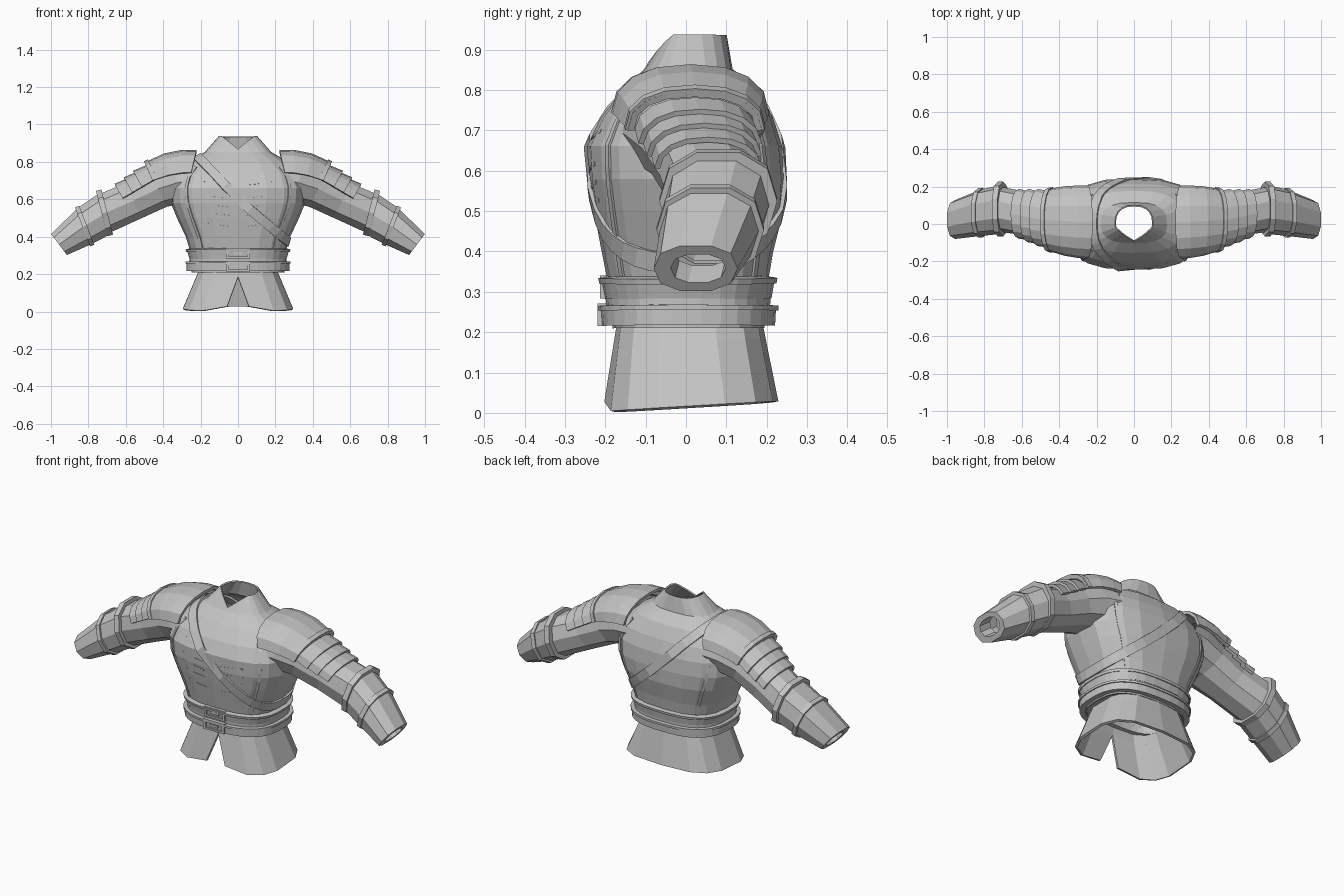
import bpy, bmesh
from math import sin, cos, pi, radians, copysign
from mathutils import Vector

cube = bpy.data.objects.get("Cube")
if cube:
    bpy.data.objects.remove(cube)

grey = bpy.data.materials.new("plain grey")
grey.use_nodes = True
grey.diffuse_color = (0.55, 0.55, 0.55, 1)
grey.node_tree.nodes["Principled BSDF"].inputs["Base Color"].default_value = (0.55, 0.55, 0.55, 1)


def loft(name, rings, closed=True, loop=False, thick=0, mirror=False, caps=False):
    """Skin a list of equal-length point rings."""
    bm = bmesh.new()
    rows = [[bm.verts.new(p) for p in ring] for ring in rings]
    pairs = list(zip(rows, rows[1:])) + ([(rows[-1], rows[0])] if loop else [])
    n = len(rows[0])
    for a, b in pairs:
        for i in range(n if closed else n - 1):
            j = (i + 1) % n
            bm.faces.new((a[i], a[j], b[j], b[i]))
    if caps:
        bm.faces.new(rows[0])
        bm.faces.new(rows[-1])
    bmesh.ops.recalc_face_normals(bm, faces=bm.faces)
    mesh = bpy.data.meshes.new(name)
    bm.to_mesh(mesh)
    bm.free()
    mesh.materials.append(grey)
    obj = bpy.data.objects.new(name, mesh)
    bpy.context.collection.objects.link(obj)
    if thick:
        mod = obj.modifiers.new("thickness", "SOLIDIFY")
        mod.thickness, mod.offset = thick, 0
    if mirror:
        obj.modifiers.new("mirror", "MIRROR")


def power(v, e):
    return copysign(abs(v) ** e, v)


# Torso sections: height, half width, front depth, back depth
BODY = [(.21, .245, .178, .19), (.30, .245, .185, .195), (.40, .275, .205, .212),
        (.50, .322, .224, .237), (.58, .355, .237, .241), (.66, .36, .241, .234),
        (.73, .335, .208, .212), (.80, .26, .152, .175), (.85, .175, .1, .112)]


def body_point(a, z):
    """Point on the torso at an angle and height (front is -90 degrees)."""
    z = min(max(z, BODY[0][0]), BODY[-1][0])
    for lo, hi in zip(BODY, BODY[1:]):
        if z <= hi[0]:
            t = (z - lo[0]) / (hi[0] - lo[0])
            w, f, b = (lo[k] + (hi[k] - lo[k]) * t for k in (1, 2, 3))
            break
    s = sin(a)
    return Vector((w * power(cos(a), .72), (b if s > 0 else f) * power(s, .72), z))


SIDES = 20
ANGLES = [2 * pi * i / SIDES - pi / 2 for i in range(SIDES)]

# Torso with a flared standing collar, notched at the throat
rings = [[body_point(a, s[0]) for a in ANGLES] for s in BODY]
collar = []
for a in ANGLES:
    x, s = .1 * power(cos(a), .8), sin(a)
    notch = max(0, 1 - abs(x) / .085) if s < 0 else 0
    collar.append((x, (.097 if s > 0 else .045 + .045 * notch) * power(s, .8), .935 - .068 * notch))
loft("torso", rings + [collar], thick=.008)

# Skirt, slit at the front, with the hem slightly higher behind
rings, panels = [], 14
for t in (0, .25, 1):
    gap = radians(4.2) * max(0, t - .25) / .75
    ring = []
    for i in range(panels + 1):
        a = -pi / 2 + gap + (2 * pi - 2 * gap) * i / panels
        y = ((.18 + .042 * t) if sin(a) > 0 else (.162 + .034 * t)) * power(sin(a), .62)
        hem = .014 + .06 * y + (.024 if i in (0, panels) else 0)
        ring.append(((.198 + .094 * t) * power(cos(a), .62), y, .235 * (1 - t) + hem * t))
    rings.append(ring)
loft("skirt", rings, closed=False, thick=.014)


def ribbon(name, path, width, rise, sink=.016, loop=False, mirror=False):
    """Flat band laid on the torso along (angle, height) points."""
    rings, n = [], len(path)
    pts = [body_point(a, z) for a, z in path]
    for i, (a, z) in enumerate(path):
        nxt = pts[(i + 1) % n if loop else min(i + 1, n - 1)]
        prv = pts[i - 1 if loop else max(i - 1, 0)]
        tangent = (nxt - prv).normalized()
        up = body_point(a, z + .01) - body_point(a, z - .01)
        around = body_point(a + .03, z) - body_point(a - .03, z)
        out = around.cross(up).normalized()
        side = out.cross(tangent).normalized() * width / 2
        p = pts[i]
        rings.append([p + side - out * sink, p + side + out * rise,
                      p - side + out * rise, p - side - out * sink])
    loft(name, rings, loop=loop, mirror=mirror, caps=not loop)


# Waist belts
ROUND = [2 * pi * (i + .5) / 32 - pi / 2 for i in range(32)]
for name, z, width, rise in (("upper_belt", .312, .052, .02), ("upper_belt_trim", .332, .014, .026),
                             ("middle_belt", .278, .022, .016), ("lower_belt", .243, .05, .031),
                             ("lower_belt_trim", .262, .012, .037)):
    ribbon(name, [(a, z) for a in ROUND], width, rise, sink=.045, loop=True)


def strap_height(a):
    lo, hi = .25, .85
    for _ in range(30):
        z = (lo + hi) / 2
        x = body_point(a, z).x
        if z < .6 - x * (1.05 if x < 0 else .85):
            lo = z
        else:
            hi = z
    return lo


# Diagonal strap over the right shoulder to the left hip
ribbon("diagonal_strap", [(a, strap_height(a)) for a in ROUND], .05, .012, loop=True)


# Seams and chest folds
def line(a0, z0, a1, z1, n=8):
    return [(radians(a0 + (a1 - a0) * i / n), z0 + (z1 - z0) * i / n) for i in range(n + 1)]


ribbon("front_side_seam", line(-46, .77, -48, .34), .016, .007, mirror=True)
ribbon("back_side_seam", line(46, .77, 50, .34), .016, .007, mirror=True)
for i, z in enumerate((.69, .61, .565, .52, .46)):
    ribbon("chest_fold_%d" % i, line(-86, z - .01, -66, z + .008, 4), .01, .003, mirror=True)


def box(name, x, y, z, sx, sy, sz, mirror=False):
    ring = lambda h: [(x + i * sx / 2, y + j * sy / 2, h) for i, j in ((-1, -1), (1, -1), (1, 1), (-1, 1))]
    loft(name, [ring(z - sz / 2), ring(z + sz / 2)], caps=True, mirror=mirror)


# Buckles
for name, y, z in (("upper", -.202, .312), ("lower", -.208, .243)):
    box(name + "_buckle_side", .058, y, z, .014, .022, .056, True)
    for tag, dz in (("top", .023), ("bottom", -.023)):
        box(name + "_buckle_" + tag, 0, y, z + dz, .12, .022, .01)
    box(name + "_buckle_pin", 0, y, z, .05, .02, .012)


def section(x, y, z, h, ry, n=10, tilt=(.47, .88), arc=None):
    """Arm cross-section, either a full ring or an arch over the top."""
    pts = []
    for i in range(n):
        a = 2 * pi * (i + .5) / n if arc is None else radians(arc) * (2 * i / (n - 1) - 1)
        c, s = power(cos(a), .85), power(sin(a), .85)
        pts.append((x + tilt[0] * h * c, y + ry * s, z + tilt[1] * h * c))
    return pts


NEAR, MID, WRIST = (.25, .97), (.36, .93), (.6, .8)

# Sleeves, filling out the shoulder and running into the elbow cuff
loft("sleeve", [section(.23, .01, .70, .135, .185), section(.32, .016, .69, .125, .168),
                section(.43, .03, .655, .112, .138), section(.56, .052, .592, .108, .118),
                section(.72, .08, .522, .112, .12, tilt=NEAR)], mirror=True)

# Forearm guards with an open wrist
loft("forearm_guard", [section(.70, .08, .53, .10, .115, tilt=NEAR), section(.70, .08, .53, .12, .132, tilt=NEAR),
                       section(.82, .06, .457, .108, .124, tilt=MID),
                       section(.957, .024, .358, .073, .104, tilt=WRIST),
                       section(.957, .03, .358, .045, .068, tilt=WRIST),
                       section(.90, .04, .40, .045, .068, tilt=WRIST)], mirror=True)


def cuff(name, x, y, z, h, ry, length, tilt):
    dx, dz = tilt[1] * length / 2, -tilt[0] * length / 2
    ends = [(x - dx, z - dz), (x + dx, z + dz)]
    rings = [section(ex, y, ez, h + g, ry + g, tilt=tilt) for (ex, ez), g in
             ((ends[0], -.025), (ends[0], 0), (ends[1], 0), (ends[1], -.025))]
    loft(name, rings, loop=True, mirror=True)


cuff("elbow_cuff", .714, .08, .528, .13, .146, .03, NEAR)
cuff("forearm_cuff", .82, .06, .457, .117, .133, .024, MID)

# Shoulder pads
PAD = [(.25, .01, .742, .113, .188, (-.25, 1)), (.30, .012, .74, .116, .186, (0, 1)),
       (.37, .016, .728, .112, .178, (.2, .98)), (.455, .022, .70, .1, .158, (.42, .9))]
arch = lambda p, g=0: section(p[0], p[1], p[2], p[3] + g, p[4] + g, 9, p[5], 90)
loft("shoulder_pad", [arch(p) for p in PAD], closed=False, thick=.016, mirror=True)
x, y, z, h, ry, tilt = PAD[-1]
loft("shoulder_pad_rim", [arch((x - .022, y, z + .008, h, ry, tilt), .01), arch(PAD[-1], .008)],
     closed=False, thick=.014, mirror=True)

# Overlapping upper arm plates
for i in range(3):
    ends = []
    for t, g in ((i / 3 - .08, -.006), ((i + 1) / 3, .01)):
        ends.append(section(.455 + .155 * t, .025 + .03 * t, .685 - .09 * t,
                            .1 - .016 * t + g, .147 - .03 * t + g, 9, (.5, .87), 85))
    loft("arm_plate_%d" % (i + 1), ends, closed=False, thick=.014, mirror=True)
